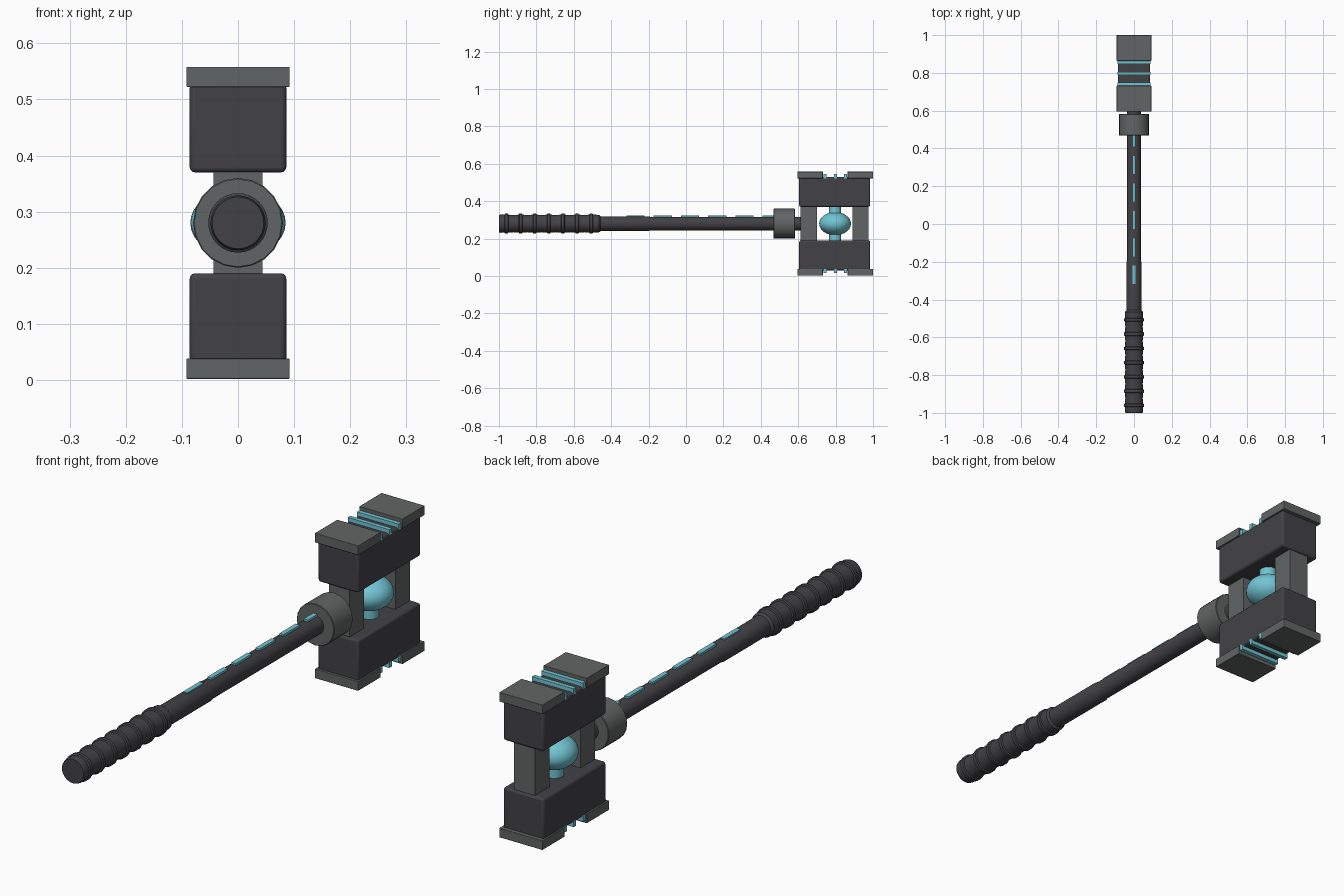
import bpy, math

if "Cube" in bpy.data.objects:
    bpy.data.objects.remove(bpy.data.objects["Cube"])

AXIS_Z, HEAD_Y = 0.28, 0.797


def material(name, rgb):
    m = bpy.data.materials.new(name)
    m.diffuse_color = (*rgb, 1)
    m.use_nodes = True
    m.node_tree.nodes["Principled BSDF"].inputs["Base Color"].default_value = m.diffuse_color
    return m


DARK = material("dark charcoal", (0.055, 0.054, 0.061))
GREY = material("steel grey", (0.12, 0.13, 0.128))
CYAN = material("glowing cyan", (0.17, 0.56, 0.66))


def finish(name, mat, smooth=False):
    o = bpy.context.object
    o.name = name
    o.data.materials.append(mat)
    if smooth:
        bpy.ops.object.shade_smooth_by_angle(angle=math.radians(35))
    return o


def box(name, mat, x, y, z, bevel=0.0):
    """Box from (min, max) ranges, optionally with rounded edges."""
    bpy.ops.mesh.primitive_cube_add(size=1, location=[(r[0] + r[1]) / 2 for r in (x, y, z)])
    o = bpy.context.object
    o.scale = [r[1] - r[0] for r in (x, y, z)]
    bpy.ops.object.transform_apply(location=False, rotation=False, scale=True)
    finish(name, mat)
    if bevel:
        b = o.modifiers.new("rounded edges", 'BEVEL')
        b.width, b.segments = bevel, 3
        bpy.ops.object.shade_smooth_by_angle(angle=math.radians(35))
    return o


def lathe(name, mat, profile, sides=32):
    """Closed solid turned around the handle axis from (y, radius) points."""
    verts, faces = [], []
    for y, r in profile:
        for i in range(sides):
            a = 2 * math.pi * i / sides
            verts.append((r * math.cos(a), y, AXIS_Z + r * math.sin(a)))
    for k in range(len(profile) - 1):
        for i in range(sides):
            j = (i + 1) % sides
            a, b = k * sides, (k + 1) * sides
            faces.append((a + i, b + i, b + j, a + j))
    faces.append(tuple(range(sides)))
    faces.append(tuple(reversed(range(len(verts) - sides, len(verts)))))
    mesh = bpy.data.meshes.new(name)
    mesh.from_pydata(verts, [], faces)
    o = bpy.data.objects.new(name, mesh)
    bpy.context.collection.objects.link(o)
    bpy.ops.object.select_all(action='DESELECT')
    o.select_set(True)
    bpy.context.view_layer.objects.active = o
    return finish(name, mat, True)


# Handle: shaft, grip with raised rings, collar and neck
lathe("shaft", DARK, [(-0.47, 0.039), (-0.2, 0.039), (-0.19, 0.036), (0.62, 0.036)])
grip = [(-1.0, 0.046), (-0.99, 0.049)]
for i in range(7):
    y = -0.96 + i * 0.0755
    grip += [(y - 0.010, 0.048), (y - 0.007, 0.053), (y + 0.007, 0.053), (y + 0.010, 0.048)]
    if i < 6:
        grip.append((y + 0.038, 0.046))
grip += [(-0.465, 0.047), (-0.455, 0.038)]
lathe("grip", DARK, grip)
lathe("collar", GREY, [(0.468, 0.078), (0.47, 0.08), (0.58, 0.08), (0.582, 0.078)], 20)

# Light dashes along the top of the shaft
for i in range(6):
    y = -0.318 + i * 0.1455
    box("shaft_light", CYAN, (-0.009, 0.009), (y, min(y + 0.097, 0.472)), (0.308, 0.323))

# Pillars joining the two halves of the head
for y in ((0.613, 0.701), (0.889, 0.977)):
    box("pillar", GREY, (-0.044, 0.044), y, (0.18, 0.38))

# Core orb and its spindle
bpy.ops.mesh.primitive_uv_sphere_add(segments=32, ring_count=16, location=(0, HEAD_Y, AXIS_Z))
bpy.context.object.scale = (0.085, 0.085, 0.062)
finish("core_orb", CYAN, True)
bpy.ops.mesh.primitive_cylinder_add(vertices=24, radius=0.033, depth=0.2,
                                    location=(0, HEAD_Y, AXIS_Z))
finish("core_spindle", CYAN, True)

# Head halves: block, end caps and light strips, mirrored about the handle axis
for side in (-1, 1):
    def zr(a, b):
        return tuple(sorted((AXIS_Z + side * a, AXIS_Z + side * b)))
    box("head_block", DARK, (-0.086, 0.086), (0.605, 0.985), zr(0.09, 0.25), 0.009)
    for y in ((0.596, 0.732), (0.864, 1.0)):
        box("striking_cap", GREY, (-0.092, 0.092), y, zr(0.242, 0.278), 0.002)
    for y in (0.742, 0.798, 0.854):
        box("head_light", CYAN, (-0.088, 0.088), (y - 0.008, y + 0.008), zr(0.242, 0.265))
